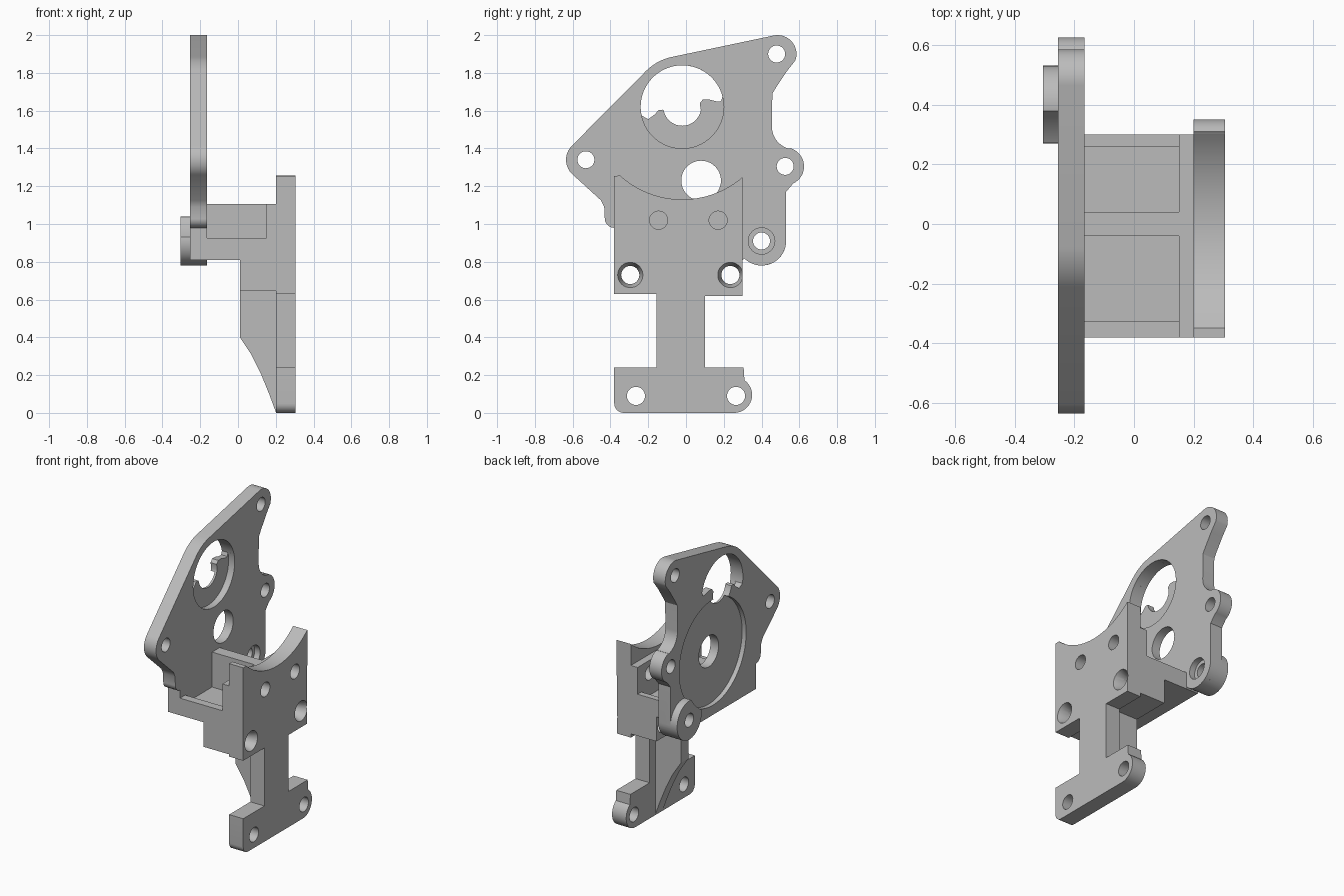
import bpy, bmesh
from math import sin, cos, radians

if "Cube" in bpy.data.objects:
    bpy.data.objects.remove(bpy.data.objects["Cube"])

grey = bpy.data.materials.new("plain_grey")
grey.use_nodes = True
grey.diffuse_color = (0.5, 0.5, 0.5, 1)
grey.node_tree.nodes["Principled BSDF"].inputs["Base Color"].default_value = (0.5, 0.5, 0.5, 1)


def arc(cy, cz, r, a0, a1, n=16):
    angles = [radians(a0 + (a1 - a0) * i / n) for i in range(n + 1)]
    return [(cy + r * cos(a), cz + r * sin(a)) for a in angles]


def prism(name, points, lo, hi, axis="x"):
    """Extrude a (y, z) profile along x, or an (x, z) profile along y."""
    place = (lambda p, d: (d, *p)) if axis == "x" else (lambda p, d: (p[0], d, p[1]))
    bm = bmesh.new()
    ends = [[bm.verts.new(place(p, d)) for p in points] for d in (lo, hi)]
    bm.faces.new(ends[0])
    bm.faces.new(ends[1])
    for i in range(len(points)):
        j = (i + 1) % len(points)
        bm.faces.new((ends[0][i], ends[0][j], ends[1][j], ends[1][i]))
    bmesh.ops.recalc_face_normals(bm, faces=bm.faces)
    mesh = bpy.data.meshes.new(name)
    bm.to_mesh(mesh)
    bm.free()
    mesh.materials.append(grey)
    ob = bpy.data.objects.new(name, mesh)
    bpy.context.collection.objects.link(ob)
    return ob


def disc(name, y, z, r, lo, hi, n=48):
    return prism(name, arc(y, z, r, 0, 360 - 360 / n, n - 1), lo, hi)


def box(name, x0, x1, y0, y1, z0, z1):
    return prism(name, [(y0, z0), (y1, z0), (y1, z1), (y0, z1)], x0, x1)


def combine(body, other, operation):
    """Apply one boolean and discard the helper."""
    other.hide_render = True
    mod = body.modifiers.new("bool", "BOOLEAN")
    mod.operation, mod.solver, mod.object = operation, "EXACT", other
    bpy.context.view_layer.objects.active = body
    bpy.ops.object.modifier_apply(modifier=mod.name)
    bpy.data.objects.remove(other)


def cut(body, other):
    combine(body, other, "DIFFERENCE")


def add(body, other):
    combine(body, other, "UNION")


BACK, FACE = -0.255, -0.165      # two sides of the gear plate

# Gear plate outline with its rounded lugs
outline = [(-.38, .81), (.30, .81)]
outline += arc(.40, .91, .13, 225, 360)
outline += [(.53, 1.17)]
outline += arc(.525, 1.305, .1, -65, 75)
outline += arc(.575, 1.515, .12, 255, 180)
outline += [(.457, 1.69), (.475, 1.72), (.535, 1.81)]
outline += arc(.485, 1.9, .1, -20, 102)
outline += arc(-.02, 1.62, .27, 102, 135)
outline += arc(-.53, 1.34, .105, 135, 230)
outline += [(-.45, 1.125), (-.433, 1.09)]
outline += arc(-.38, 1.03, .05, 180, 270)
body = prism("gear_bracket", outline, BACK, FACE)

# Boss on the outer face, then the shallow round gear recess
add(body, disc("boss", .40, .91, .13, -.305, -.2))
cut(body, disc("gear_recess", .08, 1.23, .355, -.4, BACK + .03, 96))
cut(body, disc("shaft_hole", .08, 1.23, .105, -.4, 0))

# Round pocket with a notched shelf in its lower part
cut(body, disc("shaft_pocket", -.02, 1.62, .22, FACE - .045, 0, 64))
opening = arc(-.02, 1.62, .22, 14, 192, 32)
opening += [(-.2, 1.555), (-.165, 1.58), (-.145, 1.603), (-.125, 1.605)]
opening += arc(-.02, 1.62, .1, 190, 350)
opening += [(.073, 1.64), (.09, 1.66), (.12, 1.66), (.165, 1.648), (.185, 1.65)]
cut(body, prism("shaft_opening", opening, -.4, 0))

# Screw holes through the lugs
for y, z in ((-.53, 1.34), (.48, 1.9), (.525, 1.305), (.40, .91)):
    cut(body, disc("lug_hole", y, z, .045, -.4, 0, 32))
cut(body, disc("counterbore", .40, .91, .07, FACE - .04, 0, 32))

# Mounting plate with curved top, neck and foot
front = arc(-.33, .05, .05, 180, 270, 8)
front += arc(.255, .095, .095, -90, 55)
front += [(.305, .24), (.10, .24), (.10, .62), (.30, .62)]
front += arc(-.02, 1.62, .49, -49.2, -132, 32)
front += [(-.38, 1.255), (-.38, .63), (-.155, .63), (-.155, .24), (-.38, .24)]
mount = prism("mounting_plate", front, .2, .305)

# Arm, lower step and stiffening rib
add(mount, box("arm", -.2, .25, -.38, .30, .81, 1.105))
add(mount, box("step", .01, .25, -.38, .30, .645, .9))
rib = [(.01, .7), (.01, .4), (.07, .31), (.12, .21), (.165, .1), (.2, .005), (.25, .005), (.25, .7)]
add(mount, prism("rib", rib, -.04, .04, "y"))

# Nut pockets either side of the middle wall, open over a low rim
for inner, rim, outer in ((.04, .26, .5), (-.04, -.325, -.5)):
    y0, y1 = sorted((inner, rim))
    cut(mount, box("nut_pocket", FACE, .15, y0, y1, .87, 1.3))
    y0, y1 = sorted((inner, outer))
    cut(mount, box("side_window", FACE, .15, y0, y1, .925, 1.3))

# Mounting holes
for y, z in ((-.265, .09), (.265, .09), (-.295, .73), (.235, .73)):
    cut(mount, disc("mount_hole", y, z, .048, -.1, .5, 32))
for y in (-.145, .17):
    cut(mount, disc("pocket_hole", y, 1.02, .048, .1, .5, 32))
for y in (-.295, .235):
    sink = disc("countersink", y, .73, .045, .24, .32, 32)
    for v in sink.data.vertices:
        if v.co.x > .3:
            v.co.y = y + (v.co.y - y) * 1.6
            v.co.z = .73 + (v.co.z - .73) * 1.6
    cut(mount, sink)

add(body, mount)

bpy.ops.object.select_all(action="DESELECT")
body.select_set(True)
bpy.context.view_layer.objects.active = body
bpy.ops.object.shade_smooth_by_angle(angle=radians(30))
